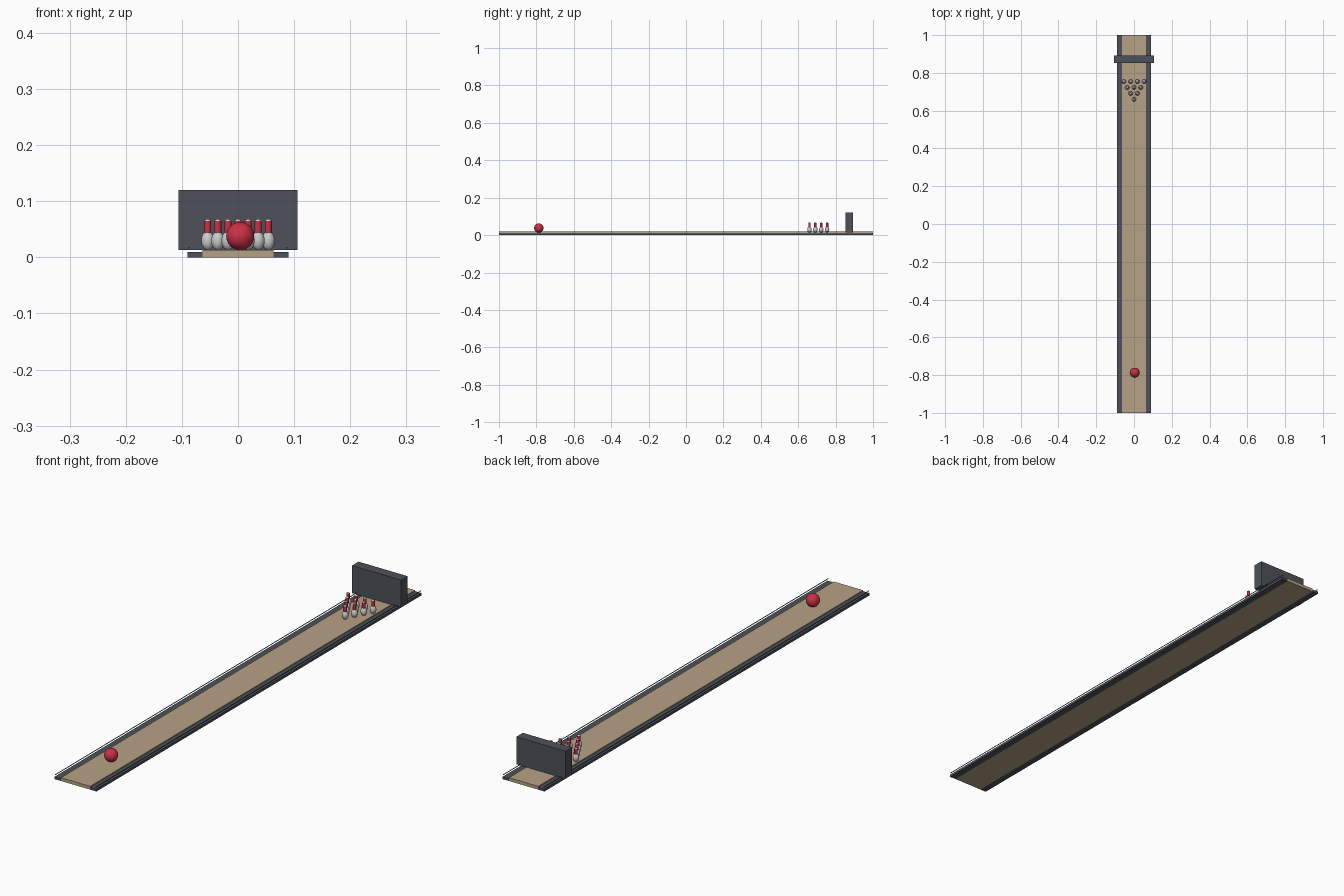
import bpy, math

if "Cube" in bpy.data.objects:
    bpy.data.objects.remove(bpy.data.objects["Cube"])


def material(name, color):
    m = bpy.data.materials.new(name)
    m.diffuse_color = (*color, 1)
    m.use_nodes = True
    m.node_tree.nodes["Principled BSDF"].inputs["Base Color"].default_value = m.diffuse_color
    return m


WOOD = material("wood", (0.47, 0.36, 0.24))
SLATE = material("slate", (0.075, 0.085, 0.1))
TEAL = material("teal", (0.06, 0.16, 0.19))
RED = material("red", (0.6, 0.03, 0.06))


def finish(name, mat=None, smooth=False):
    ob = bpy.context.object
    ob.name = name
    if mat:
        ob.data.materials.append(mat)
    if smooth:
        bpy.ops.object.shade_smooth_by_angle()
    return ob


def box(name, lo, hi, mat):
    center = [(a + b) / 2 for a, b in zip(lo, hi)]
    bpy.ops.mesh.primitive_cube_add(size=1, location=center)
    bpy.context.object.scale = [b - a for a, b in zip(lo, hi)]
    bpy.ops.object.transform_apply(location=False, rotation=False, scale=True)
    return finish(name, mat)


def ball(name, loc, rx, rz, mat=None, seg=24, rings=16):
    bpy.ops.mesh.primitive_uv_sphere_add(segments=seg, ring_count=rings, radius=1, location=loc)
    bpy.context.object.scale = (rx, rx, rz)
    bpy.ops.object.transform_apply(location=False, rotation=False, scale=True)
    return finish(name, mat, True)


def rod(name, loc, r, length, mat, rot=(0, 0, 0), seg=20):
    bpy.ops.mesh.primitive_cylinder_add(vertices=seg, radius=r, depth=length, location=loc, rotation=rot)
    return finish(name, mat, True)


TOP = 0.013

# Lane with a gutter and a thin rail on each side
box("lane", (-0.063, -1, 0), (0.063, 1, TOP), WOOD)
for side, s in (("left", -1), ("right", 1)):
    xs = sorted((s * 0.063, s * 0.09))
    box(side + "_gutter", (xs[0], -1, 0), (xs[1], 1, 0.0095), SLATE)
    rod(side + "_rail", (s * 0.088, 0, 0.0175), 0.0015, 2, TEAL, (math.pi / 2, 0, 0), 10)

# Backstop behind the pins
box("backstop", (-0.106, 0.853, TOP), (0.106, 0.893, 0.12), SLATE)

# Bowling ball
ball("bowling_ball", (0.004, -0.787, TOP + 0.025), 0.025, 0.025, RED, 32, 20)

# Ten pins in a triangle: round belly, red neck, pale head
for row in range(4):
    for i in range(row + 1):
        x = (i - row / 2) * 0.036
        y = 0.66 + row * 0.0315
        tag = f"_{row + 1}_{i + 1}"
        ball("pin_body" + tag, (x, y, TOP + 0.0168), 0.0115, 0.0168)
        rod("pin_neck" + tag, (x, y, 0.0525), 0.0062, 0.025, RED)
        ball("pin_head" + tag, (x, y, 0.0625), 0.006, 0.006, None, 20, 12)
